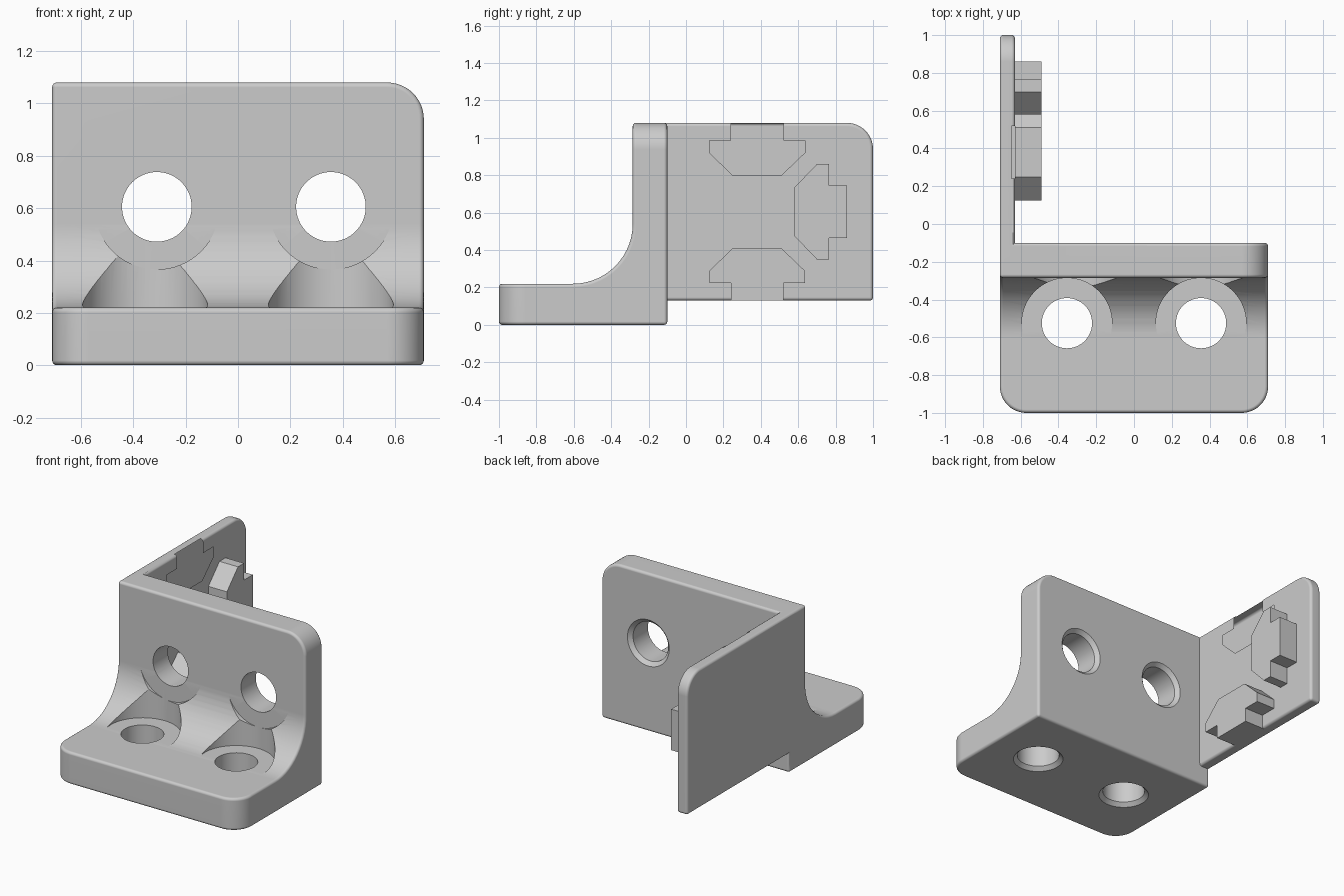
import bpy, bmesh
from math import cos, sin, radians
from mathutils import Matrix

if "Cube" in bpy.data.objects:
    bpy.data.objects.remove(bpy.data.objects["Cube"], do_unlink=True)

grey = bpy.data.materials.new("plain grey")
grey.use_nodes = True
grey.diffuse_color = (0.6, 0.6, 0.6, 1)
grey.node_tree.nodes["Principled BSDF"].inputs["Base Color"].default_value = (0.6, 0.6, 0.6, 1)


def add_object(name, bm):
    bmesh.ops.recalc_face_normals(bm, faces=bm.faces)
    mesh = bpy.data.meshes.new(name)
    bm.to_mesh(mesh)
    bm.free()
    mesh.materials.append(grey)
    obj = bpy.data.objects.new(name, mesh)
    bpy.context.collection.objects.link(obj)
    return obj


def arc(cy, cz, r, start, end, steps=14):
    angles = [radians(start + (end - start) * i / steps) for i in range(steps + 1)]
    return [(cy + r * cos(a), cz + r * sin(a)) for a in angles]


def prism(profile, x0, x1):
    """Extrude a (y, z) outline along x."""
    bm = bmesh.new()
    face = bm.faces.new([bm.verts.new((x0, y, z)) for y, z in profile])
    moved = bmesh.ops.extrude_face_region(bm, geom=[face])["geom"]
    bmesh.ops.translate(bm, vec=(x1 - x0, 0, 0),
                        verts=[v for v in moved if isinstance(v, bmesh.types.BMVert)])
    return bm


def soften(obj):
    mod = obj.modifiers.new("edge_fillet", "BEVEL")
    mod.width = 0.018
    mod.segments = 4
    mod.limit_method = "ANGLE"
    mod.angle_limit = radians(30)


def lathe(name, profile, matrix, steps=64):
    """Closed solid of revolution from (radius, height) points."""
    bm = bmesh.new()
    rings = []
    for r, h in profile:
        rings.append([bm.verts.new((x, y, h)) for x, y in arc(0, 0, r, 0, 360, steps)[:-1]])
    for a, b in zip(rings, rings[1:]):
        for i in range(steps):
            j = (i + 1) % steps
            bm.faces.new((a[i], a[j], b[j], b[i]))
    bm.faces.new(rings[0])
    bm.faces.new(rings[-1])
    bmesh.ops.transform(bm, matrix=matrix, verts=bm.verts)
    return add_object(name, bm)


W, TOP, BACK, WALL, FLOOR = 0.71, 1.08, -0.1, -0.285, 0.22

# Angle body: base, upright wall and the large inner fillet
outline = [(-1, 0), (BACK, 0), (BACK, TOP), (WALL, TOP)]
outline += arc(WALL - 0.32, FLOOR + 0.32, 0.32, 0, -90) + [(-1, FLOOR)]
bm = prism(outline, -W, W)
round_edges = []
for e in bm.edges:
    a, b = (v.co for v in e.verts)
    front_corner = max(a.y, b.y) < -0.99 and abs(a.z - b.z) > 0.1
    top_corner = min(a.z, b.z) > TOP - 0.01 and min(a.x, b.x) > W - 0.01
    if front_corner or top_corner:
        round_edges.append(e)
bmesh.ops.bevel(bm, geom=round_edges, offset=0.14, offset_type="OFFSET",
                segments=12, profile=0.5, affect="EDGES")
bracket = add_object("corner_bracket", bm)
soften(bracket)

# Rear side plate
outline = [(-0.2, 0.13), (1, 0.13)] + arc(0.86, TOP - 0.14, 0.14, 0, 90) + [(-0.2, TOP)]
plate = add_object("side_plate", prism(outline, -W, -0.63))
soften(plate)

# Three T-slot keys on the inner side of the plate: (across, out from centre)
MID_Y, MID_Z = 0.38, 0.605
half = [(0.14, 0.475), (0.14, 0.38), (0.255, 0.38), (0.255, 0.315), (0.13, 0.195)]
key = half + [(-u, v) for u, v in reversed(half)]
outlines = {
    "upper_key": [(MID_Y + u, MID_Z + v) for u, v in key],
    "lower_key": [(MID_Y + u, MID_Z - v) for u, v in key],
    "rear_key": [(MID_Y + v + 0.005, MID_Z + u) for u, v in key],
}
keys = [add_object(n, prism(o, -0.66, -0.49)) for n, o in outlines.items()]


# Bolt holes: rear chamfer, bore and clearance for the bolt head
def hole_profile(depth, reach):
    return [(0.168, -0.01), (0.133, 0.025), (0.133, depth), (0.239, depth), (0.239, reach)]


cutters = []
for x in (-0.355, 0.355):
    cutters.append(lathe("base_hole_cutter", hole_profile(FLOOR + 0.001, 0.9),
                         Matrix.Translation((x, -0.525, 0))))
for x in (-0.31, 0.355):
    place = Matrix.Translation((x, BACK, 0.605)) @ Matrix.Rotation(radians(90), 4, "X")
    cutters.append(lathe("wall_hole_cutter", hole_profile(BACK - WALL + 0.001, 1.1), place))

# Join the solids and cut the holes
helpers = [plate] + keys + cutters
for obj in helpers:
    obj.hide_render = True
    mod = bracket.modifiers.new(obj.name, "BOOLEAN")
    mod.operation = "DIFFERENCE" if obj in cutters else "UNION"
    mod.solver = "EXACT"
    mod.object = obj

graph = bpy.context.evaluated_depsgraph_get()
graph.update()
solid = bpy.data.meshes.new_from_object(bracket.evaluated_get(graph))
bracket.modifiers.clear()
bracket.data = solid
for obj in helpers:
    bpy.data.objects.remove(obj, do_unlink=True)
solid.materials.clear()
solid.materials.append(grey)
for poly in solid.polygons:
    poly.material_index = 0

# Smooth fillets and bores while the flat faces stay flat
bpy.ops.object.select_all(action="DESELECT")
bracket.select_set(True)
bpy.context.view_layer.objects.active = bracket
bpy.ops.object.shade_smooth_by_angle(angle=radians(30))
weighted = bracket.modifiers.new("flat_face_normals", "WEIGHTED_NORMAL")
weighted.keep_sharp = True
